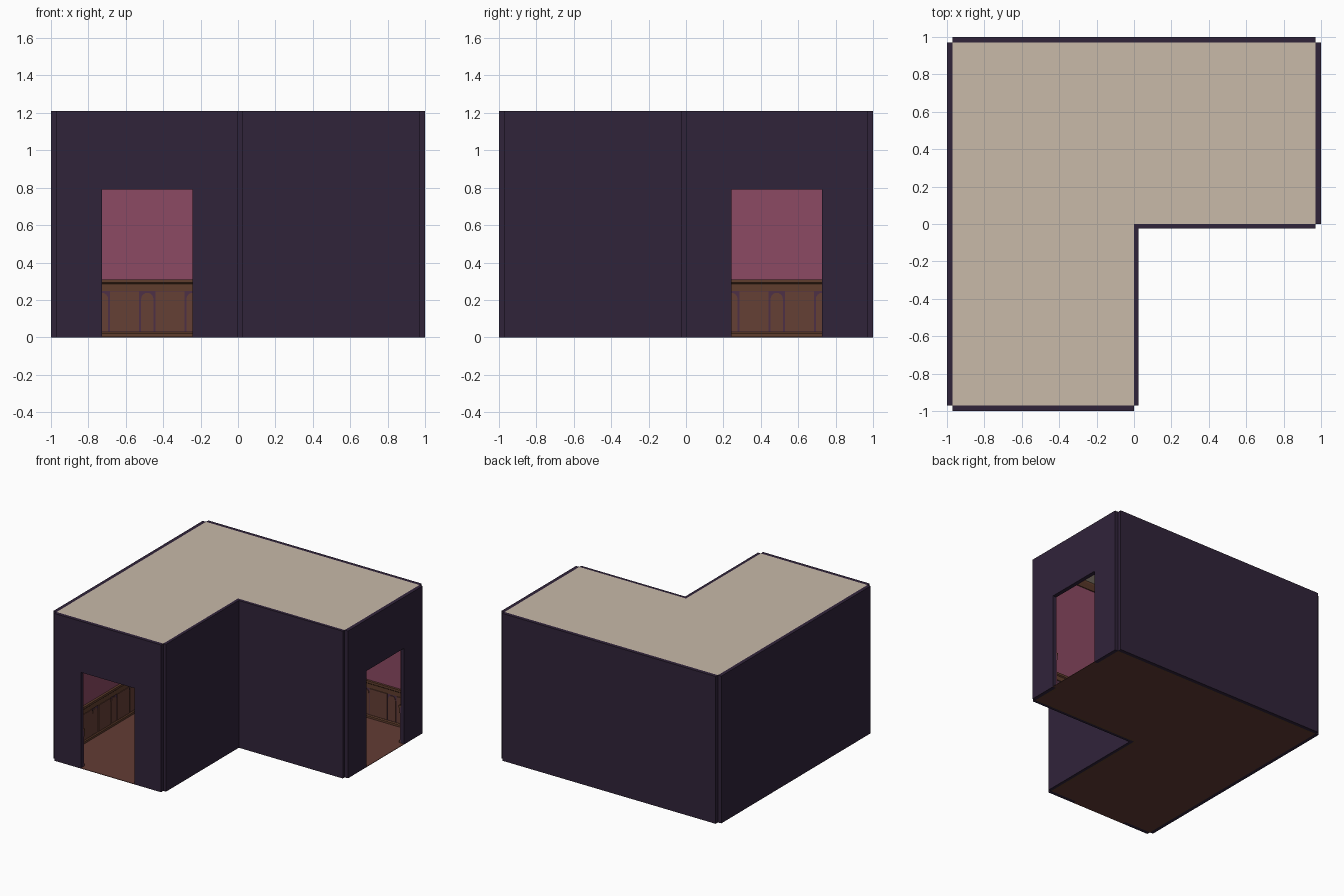
import bpy, bmesh, math
from mathutils import Vector

if "Cube" in bpy.data.objects:
    bpy.data.objects.remove(bpy.data.objects["Cube"])


def material(name, rgb):
    m = bpy.data.materials.new(name)
    m.diffuse_color = (*rgb, 1)
    m.use_nodes = True
    m.node_tree.nodes["Principled BSDF"].inputs["Base Color"].default_value = m.diffuse_color
    return m


DARK = material("dark plum outer wall", (0.030, 0.017, 0.042))
PINK = material("rose inner wall", (0.262, 0.068, 0.125))
WOOD = material("panel wood", (0.130, 0.050, 0.036))
TRIM = material("trim wood", (0.118, 0.048, 0.026))
RECESS = material("recess purple", (0.075, 0.030, 0.062))
FLOOR = material("floor brown", (0.125, 0.045, 0.035))
CREAM = material("ceiling cream", (0.578, 0.490, 0.395))

H = 1.21            # wall height
I = 0.97            # inner half size
D0, D1, DH = 0.242, 0.728, 0.79   # doorway start, end, height


def add_prism(bm, points, vec):
    """Closed prism: polygon points swept along vec."""
    face = bm.faces.new([bm.verts.new(p) for p in points])
    ext = bmesh.ops.extrude_face_region(bm, geom=[face], use_keep_orig=True)
    moved = [v for v in ext["geom"] if isinstance(v, bmesh.types.BMVert)]
    bmesh.ops.translate(bm, verts=moved, vec=vec)


def finish(name, bm, mat):
    bmesh.ops.recalc_face_normals(bm, faces=bm.faces[:])
    me = bpy.data.meshes.new(name)
    bm.to_mesh(me)
    bm.free()
    me.materials.append(mat)
    ob = bpy.data.objects.new(name, me)
    bpy.context.collection.objects.link(ob)
    return ob


def prisms(name, items, mat):
    bm = bmesh.new()
    for pts, vec in items:
        add_prism(bm, pts, vec)
    return finish(name, bm, mat)


def run_point(run, s, d, z):
    """Point at distance s along a wall run, d into the room, height z."""
    a, b, n = run
    t = (Vector(b) - Vector(a)).normalized()
    p = Vector(a) + t * s + Vector(n) * d
    return Vector((p.x, p.y, z))


def along(run, profile, s0=0, s1=None):
    """Sweep a (depth, height) profile along a run."""
    s1 = length(run) if s1 is None else s1
    pts = [run_point(run, s0, d, z) for d, z in profile]
    return pts, run_point(run, s1, 0, 0) - run_point(run, s0, 0, 0)


def elevation(run, outline, d0, d1):
    """Push an (along, height) outline from depth d0 to d1."""
    pts = [run_point(run, s, d0, z) for s, z in outline]
    return pts, run_point(run, 0, d1, 0) - run_point(run, 0, d0, 0)


def length(run):
    return (Vector(run[1]) - Vector(run[0])).length


# inner wall lines: start, end, direction into the room
RUNS = {
    "left": ((-I, -I), (-I, I), (1, 0)),
    "back": ((-I, I), (I, I), (0, -1)),
    "inner_front": ((0, 0), (I, 0), (0, 1)),
    "inner_side": ((0, -I), (0, 0), (-1, 0)),
    "front": ((-I, -I), (0, -I), (0, 1)),
    "right": ((I, 0), (I, I), (-1, 0)),
}
DOOR_SPANS = {"front": (I - D1, I - D0), "right": (D0, D1)}


def wall_outline(name):
    L = length(RUNS[name])
    if name not in DOOR_SPANS:
        return [(0, 0), (L, 0), (L, H), (0, H)]
    a, b = DOOR_SPANS[name]
    return [(0, 0), (a, 0), (a, DH), (b, DH), (b, 0), (L, 0), (L, H), (0, H)]


# walls: dark outside slab and rose lining
for name, run in RUNS.items():
    thick = 0.025 if name.startswith("inner") else 0.03
    o = wall_outline(name)
    prisms(name + "_wall", [elevation(run, o, -thick, 0)], DARK)
    lining = [(s, min(max(z, 0.001), H - 0.008)) for s, z in o]
    prisms(name + "_lining", [elevation(run, lining, 0.0005, 0.004)], PINK)


# wainscot runs, split at the doorways
def sub_run(run, s0, s1):
    return (run_point(run, s0, 0, 0).to_2d(), run_point(run, s1, 0, 0).to_2d(), run[2])


pieces = []
for name, run in RUNS.items():
    if name in DOOR_SPANS:
        a, b = DOOR_SPANS[name]
        pieces += [sub_run(run, 0, a), sub_run(run, b, length(run))]
    else:
        pieces.append(run)

backing, plates, arches, bases, rails = [], [], [], [], []
for run in pieces:
    L = length(run)
    n = max(1, round(L / 0.2425))
    step = L / n
    backing.append(along(run, [(0, 0.001), (0.008, 0.001), (0.008, 0.3), (0, 0.3)]))
    bases.append(along(run, [(0, 0), (0.018, 0), (0.018, 0.02), (0.012, 0.028), (0, 0.028)]))
    rails.append(along(run, [(0, 0.248), (0.014, 0.248), (0.014, 0.285),
                             (0.022, 0.292), (0.022, 0.31), (0, 0.31)]))
    for i in range(n):
        c = (i + 0.5) * step
        plates.append(elevation(run, [(c - .078, .032), (c + .078, .032),
                                      (c + .078, .246), (c - .078, .246)], 0.007, 0.016))
    # narrow arched panels between the plates
    for i in range(1, n):
        c, r = i * step, 0.033
        top = [(c + r * math.cos(k * math.pi / 8), 0.205 + r * math.sin(k * math.pi / 8))
               for k in range(9)]
        arches.append(elevation(run, [(c - r, .032), (c + r, .032)] + top, 0.007, 0.012))

prisms("wainscot_backing", backing, RECESS)
prisms("wainscot_panels", plates, WOOD)
prisms("arched_panels", arches, WOOD)
prisms("baseboard", bases, TRIM)
prisms("chair_rail", rails, TRIM)

# crown moulding under the ceiling
prisms("crown_moulding", [along(r, [(0, 1.15), (0.012, 1.15), (0.035, 1.185), (0.035, 1.2), (0, 1.2)])
                          for r in RUNS.values()], TRIM)


# floor and ceiling
def plan(pts, z, h):
    return [Vector((x, y, z)) for x, y in pts], Vector((0, 0, h))


ell = [(-I, -I), (0, -I), (0, 0), (I, 0), (I, I), (-I, I)]
prisms("floor", [plan(ell, 0.0, 0.004)], FLOOR)
for s, lo, hi in (("front", (-D1, -1), (-D0, -I)), ("right", (I, D0), (1, D1))):
    prisms(s + "_threshold", [plan([lo, (hi[0], lo[1]), hi, (lo[0], hi[1])], 0, 0.004)], FLOOR)
prisms("ceiling", [plan(ell, 1.2, 0.01)], CREAM)

# ceiling beams: two across each arm and one along the corner diagonal
beams = []
for a, b in ((0.19, 0.26), (0.58, 0.65)):
    beams.append(plan([(a, 0), (b, 0), (b, I), (a, I)], 1.15, 0.05))
    beams.append(plan([(-I, -b), (0, -b), (0, -a), (-I, -a)], 1.15, 0.05))
beams.append(plan([(-I, I), (-I + .05, I), (.05, 0), (0, 0), (0, -.05), (-I, I - .05)], 1.15, 0.05))
prisms("ceiling_beams", beams, TRIM)
